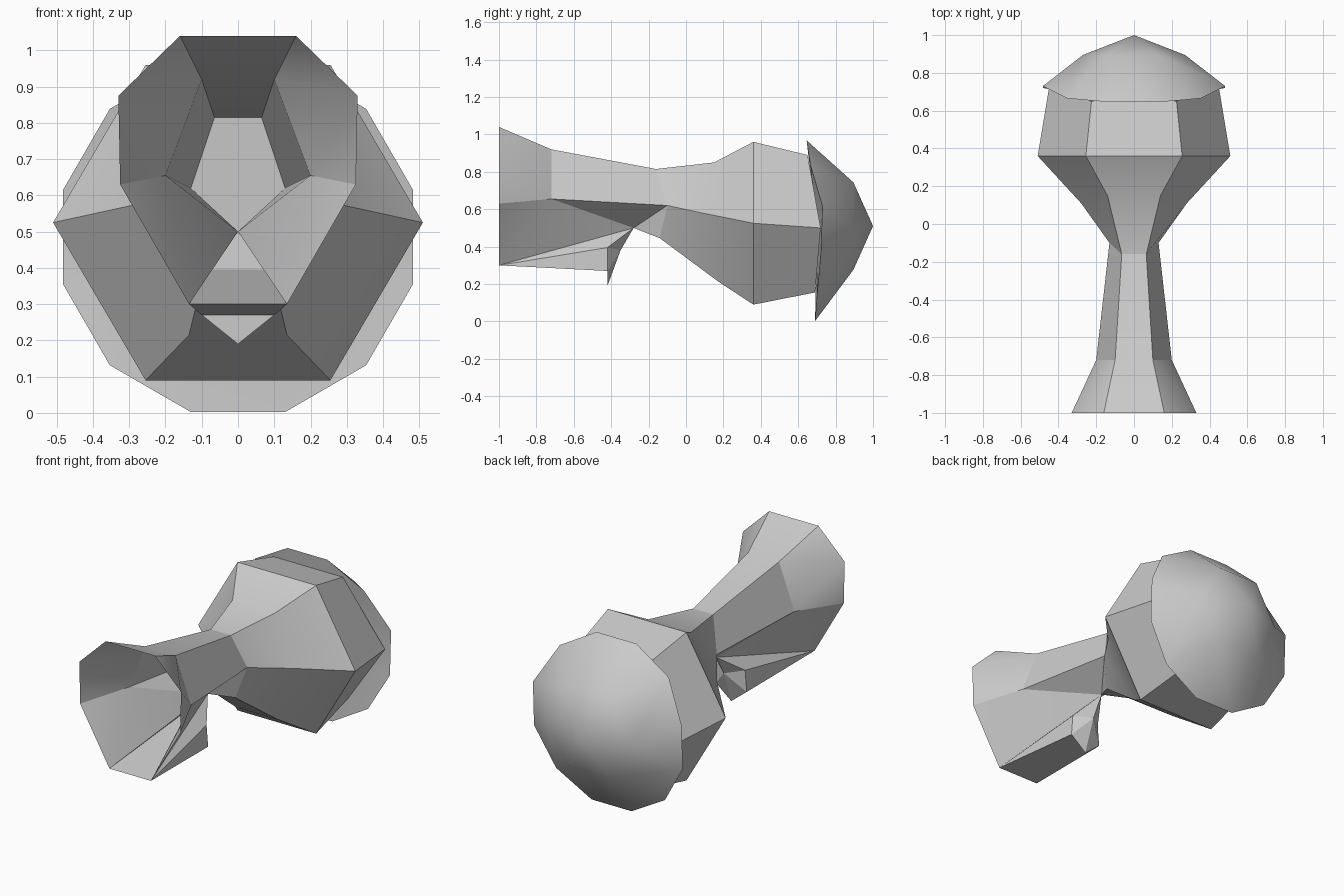
import bpy
import bmesh
from math import sin, cos, radians

cube = bpy.data.objects.get("Cube")
if cube:
    bpy.data.objects.remove(cube, do_unlink=True)

grey = bpy.data.materials.new("plain grey")
grey.use_nodes = True
colour = (0.6, 0.6, 0.6, 1)
grey.diffuse_color = colour
grey.node_tree.nodes["Principled BSDF"].inputs["Base Color"].default_value = colour


def finish(name, bm, smooth_angle):
    """Turn a bmesh into a shaded, coloured object."""
    bmesh.ops.recalc_face_normals(bm, faces=bm.faces[:])
    mesh = bpy.data.meshes.new(name)
    bm.to_mesh(mesh)
    bm.free()
    mesh.materials.append(grey)
    obj = bpy.data.objects.new(name, mesh)
    bpy.context.collection.objects.link(obj)
    bpy.ops.object.select_all(action='DESELECT')
    obj.select_set(True)
    bpy.context.view_layer.objects.active = obj
    bpy.ops.object.shade_smooth_by_angle(angle=radians(smooth_angle))
    return obj


def build_mirrored(name, points, side_faces, centre_faces, smooth_angle=25):
    """Capital letters are left-hand corners, small letters their mirror images.
    Side faces are made on both sides, centre faces once."""
    bm = bmesh.new()
    corners = {}
    for key, (x, y, z) in points.items():
        corners[key] = bm.verts.new((x, y, z))
        corners[key.lower()] = bm.verts.new((-x, y, z)) if x else corners[key]
    for word in side_faces.split():
        bm.faces.new([corners[c] for c in word])
        bm.faces.new([corners[c] for c in reversed(word.swapcase())])
    for word in centre_faces.split():
        bm.faces.new([corners[c] for c in word])
    return finish(name, bm, smooth_angle)


# Neck corners shared by the horn and the bulb
neck_top = (0.065, -0.16, 0.815)
neck_side = (0.13, -0.10, 0.62)
neck_bottom = (0.08, -0.14, 0.445)
# Corners shared by the horn and the jaw
lip = (0.135, -1, 0.30)
throat = (0, -0.28, 0.50)

# Six-sided bulb, widening from the neck and narrowing towards the cap
build_mirrored(
    "bulb",
    {"A": neck_top, "B": neck_side, "C": neck_bottom,
     "D": (0.14, 0.15, 0.85), "E": (0.28, 0.11, 0.575), "F": (0.135, 0.17, 0.215),
     "G": (0.255, 0.36, 0.96), "H": (0.51, 0.36, 0.525), "I": (0.255, 0.36, 0.09),
     "J": (0.225, 0.65, 0.89), "K": (0.45, 0.72, 0.50), "L": (0.225, 0.69, 0.155)},
    "ABED BCFE DEHG EFIH GHKJ HILK",
    "AabBCcFf".replace("AabBCcFf", "AadD CcfF DdgG FfiI GgjJ IilL ABCcba JKLlkj"))

# Flared open horn, a single sheet
build_mirrored(
    "horn",
    {"A": (0.16, -1, 1.04), "B": (0.33, -1, 0.875), "C": (0.325, -1, 0.63), "D": lip,
     "E": (0.10, -0.72, 0.92), "F": (0.20, -0.72, 0.655),
     "G": neck_top, "H": neck_side, "J": neck_bottom, "T": throat},
    "ABE BFE BCF CDF FDT EFHG FTH HTJ",
    "AaeE EegG JTj")

# Lower jaw wedge with a pointed plate behind it
build_mirrored(
    "jaw",
    {"D": lip, "K": (0.09, -0.42, 0.395), "L": (0.10, -0.42, 0.27),
     "M": (0, -0.42, 0.19), "N": (0, -0.35, 0.38), "T": throat},
    "DLK DKT LMN KLN KNT",
    "DKkd kKT DLld KLMlk")

# Faceted cap: twelve-sided rim, six-sided ring and a tip
bm = bmesh.new()
rim_depth = [0.73, 0.665, 0.645]
rim_depth += rim_depth[::-1] + [0.72, 0.70, 0.69, 0.69, 0.70, 0.72]


def ring_point(angle, radius, depth, height):
    a = radians(angle)
    return bm.verts.new((radius * cos(a), depth, height + radius * sin(a)))


rim = [ring_point(15 + 30 * i, 0.5, d, 0.485) for i, d in enumerate(rim_depth)]
ring = [ring_point(60 * i, 0.27, 0.895, 0.51) for i in range(6)]
tip = bm.verts.new((0, 1, 0.51))
hub = bm.verts.new((0, 0.70, 0.49))
for i in range(6):
    n = (i + 1) % 6
    bm.faces.new((ring[i], ring[n], tip))
    bm.faces.new((rim[2 * i - 1], rim[2 * i], ring[i]))
    bm.faces.new((rim[2 * i], rim[2 * i + 1], ring[n], ring[i]))
for i in range(12):
    bm.faces.new((rim[i], rim[i - 1], hub))
finish("cap", bm, 35)
